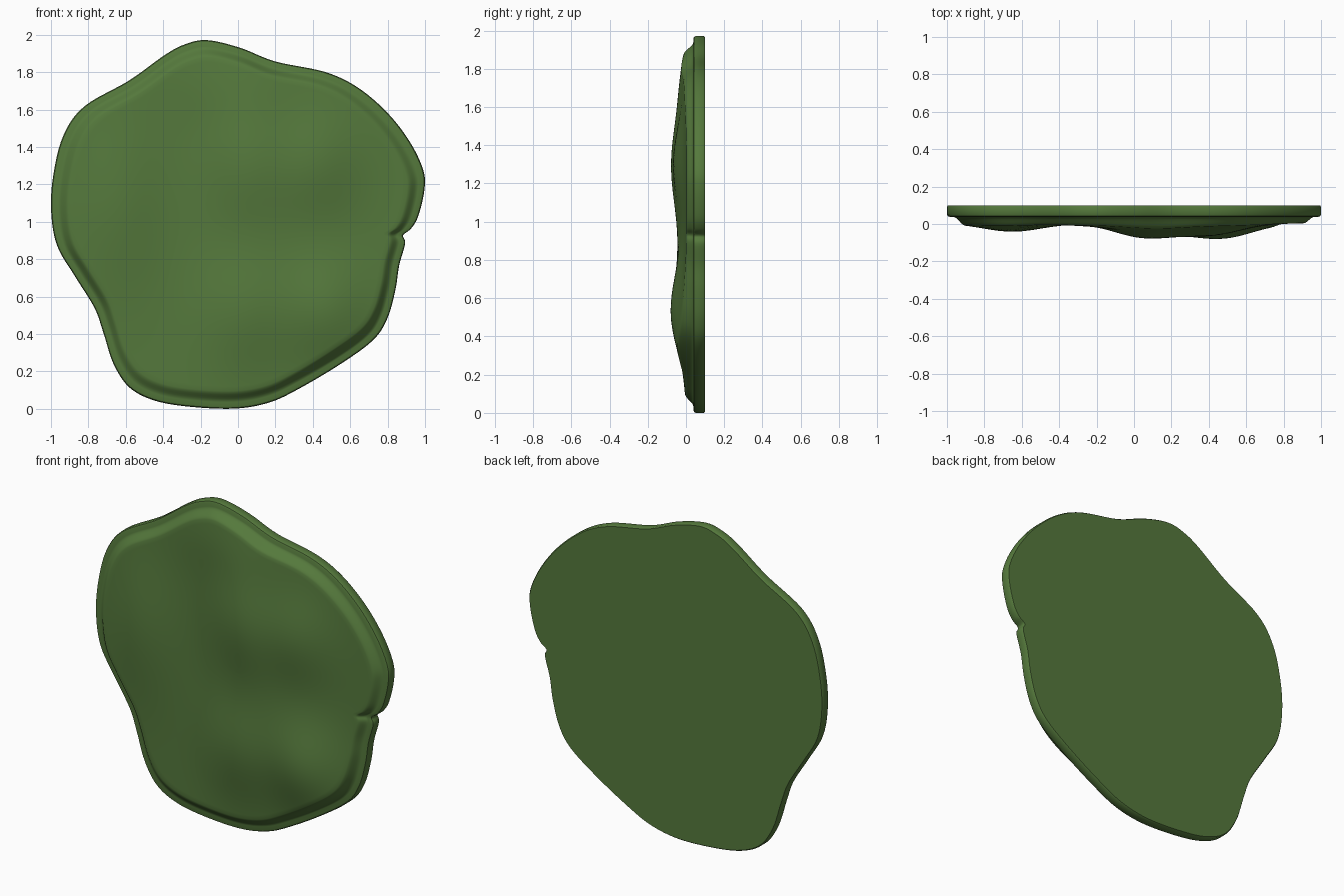
import bpy, bmesh, math

if "Cube" in bpy.data.objects:
    bpy.data.objects.remove(bpy.data.objects["Cube"])

# Outline of the pad, clockwise from the top (x, z)
OUT = [(-.165, 1.98), (.01, 1.94), (.2, 1.866), (.465, 1.81), (.64, 1.727), (.8, 1.59),
       (.92, 1.433), (.99, 1.283), (.995, 1.176), (.963, 1.04), (.925, .973), (.882, .936),
       (.893, .893), (.861, .775), (.84, .64), (.797, .49), (.72, .374), (.545, .246),
       (.33, .118), (.17, .043), (-.016, .01), (-.257, .02), (-.444, .053), (-.578, .123),
       (-.663, .25), (-.717, .417), (-.765, .55), (-.87, .72), (-.963, .88), (-.995, 1.06),
       (-.984, 1.257), (-.93, 1.47), (-.818, 1.626), (-.578, 1.765), (-.39, 1.9), (-.283, 1.957)]
# Swellings of the front face: x, z, height, x spread, z spread
BUMPS = [(.47, .52, .075, .17, .2), (.42, 1.32, .055, .16, .2), (.05, 1.32, .07, .16, .25),
         (.03, .52, .055, .17, .22), (-.65, 1.1, .045, .16, .32), (.0, 1.75, .02, .3, .15),
         (.25, .9, .025, .2, .3)]
STEPS = 6
CX, CZ = 0.0, 1.0


def spline(pts):
    n, res = len(pts), []
    for i in range(n):
        p = [pts[(i + k) % n] for k in (-1, 0, 1, 2)]
        for j in range(STEPS):
            t = j / STEPS
            res.append([.5 * (2 * b + (c - a) * t + (2 * a - 5 * b + 4 * c - d) * t * t
                              + (3 * b - a - 3 * c + d) * t ** 3) for a, b, c, d in zip(*p)])
    x0, x1 = min(q[0] for q in res), max(q[0] for q in res)
    z0 = min(q[1] for q in res)
    return [(2 * (x - x0) / (x1 - x0) - 1, z - z0) for x, z in res]


def front_y(x, z, s):
    t = min(1, max(0, (.965 - s) / .06))
    t = t * t * (3 - 2 * t)
    y = .004 - sum(h * math.exp(-((x - bx) / sx) ** 2 / 2 - ((z - bz) / sz) ** 2 / 2)
                   for bx, bz, h, sx, sz in BUMPS)
    return .038 * (1 - t) + y * t


outline = spline(OUT)
bm = bmesh.new()


def ring(s, y=None):
    vs = []
    for x, z in outline:
        px, pz = CX + (x - CX) * s, CZ + (z - CZ) * s
        vs.append(bm.verts.new((px, front_y(px, pz, s) if y is None else y, pz)))
    return vs


# Flat back, rounded rim, then the swollen front
rings = [ring(.994, .1), ring(1, .092), ring(1, .052), ring(.995, .042)]
rings += [ring(s) for s in (.985, .965, .955, .945, .935, .925, .915, .905, .88)]
rings += [ring(.84 - .04 * i) for i in range(21)]
n = len(outline)
for a, b in zip(rings, rings[1:]):
    for i in range(n):
        j = (i + 1) % n
        bm.faces.new((a[i], a[j], b[j], b[i]))
for r, y in ((rings[0], .1), (rings[-1], front_y(CX, CZ, 0))):
    c = bm.verts.new((CX, y, CZ))
    for i in range(n):
        bm.faces.new((r[i], r[(i + 1) % n], c))
bmesh.ops.recalc_face_normals(bm, faces=bm.faces)

me = bpy.data.meshes.new("leafy_pad")
bm.to_mesh(me)
bm.free()
pad = bpy.data.objects.new("leafy_pad", me)
bpy.context.collection.objects.link(pad)
mat = bpy.data.materials.new("leaf_green")
mat.diffuse_color = (.09, .19, .045, 1)
mat.use_nodes = True
mat.node_tree.nodes["Principled BSDF"].inputs["Base Color"].default_value = mat.diffuse_color
me.materials.append(mat)
bpy.context.view_layer.objects.active = pad
pad.select_set(True)
bpy.ops.object.shade_smooth_by_angle(angle=math.radians(40))
